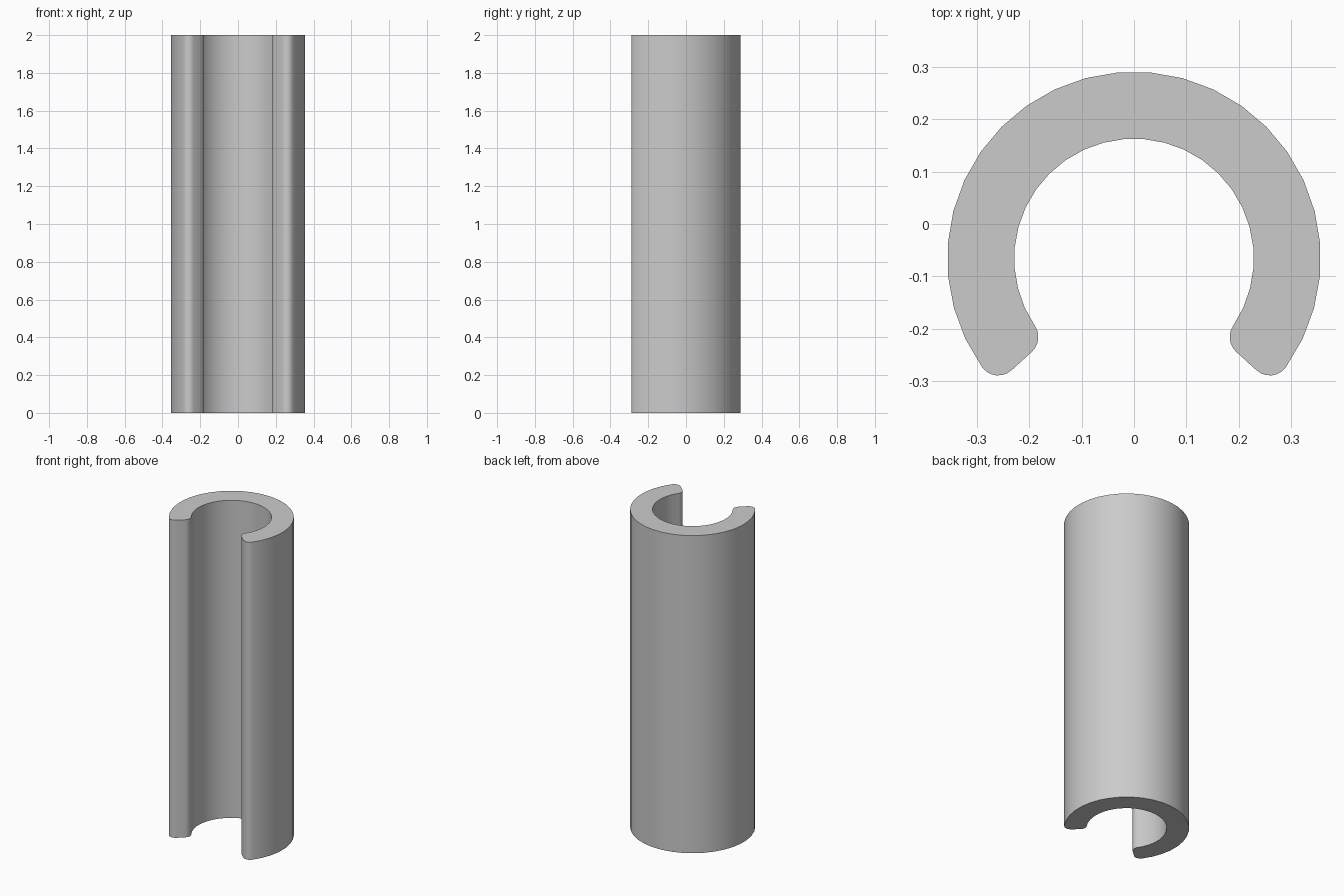
import bpy
import bmesh
from math import asin, cos, sin, radians, pi

cube = bpy.data.objects.get("Cube")
if cube:
    bpy.data.objects.remove(cube, do_unlink=True)

OUTER, INNER, FILLET = 0.357, 0.229, 0.038
HEIGHT = 2.0
CENTRE_Y = -0.066
END = radians(-42.4)      # radial end face of the right-hand lip
ARC_STEPS, FILLET_STEPS = 25, 6


def arc(cx, cy, radius, start, stop, steps):
    angles = [start + (stop - start) * i / steps for i in range(steps + 1)]
    return [(cx + radius * cos(a), cy + radius * sin(a)) for a in angles]


def corner(distance, angle, start, stop):
    return arc(distance * cos(angle), distance * sin(angle), FILLET, start, stop, FILLET_STEPS)


# Rounded lip on the +x side, mirrored for the other lip
a_out = END + asin(FILLET / (OUTER - FILLET))
a_in = END + asin(FILLET / (INNER + FILLET))
lip = corner(OUTER - FILLET, a_out, a_out, END - pi / 2)
lip += corner(INNER + FILLET, a_in, END - pi / 2, a_in - pi)
mirrored_lip = [(-x, y) for x, y in reversed(lip)]

# Closed C-shaped profile
profile = arc(0, 0, OUTER, pi - a_out, a_out, ARC_STEPS)[1:-1] + lip
profile += arc(0, 0, INNER, a_in, pi - a_in, ARC_STEPS)[1:-1] + mirrored_lip

# Extrude the profile into a slotted tube
bm = bmesh.new()
base = bm.faces.new([bm.verts.new((x, y + CENTRE_Y, 0)) for x, y in profile])
extruded = bmesh.ops.extrude_face_region(bm, geom=[base], use_keep_orig=True)
top = [v for v in extruded["geom"] if isinstance(v, bmesh.types.BMVert)]
bmesh.ops.translate(bm, verts=top, vec=(0, 0, HEIGHT))
bmesh.ops.recalc_face_normals(bm, faces=bm.faces)
mesh = bpy.data.meshes.new("slotted_tube")
bm.to_mesh(mesh)
bm.free()

tube = bpy.data.objects.new("slotted_tube", mesh)
bpy.context.collection.objects.link(tube)

# Plain grey material
grey = bpy.data.materials.new("light_grey")
grey.use_nodes = True
colour = (0.6, 0.6, 0.6, 1)
grey.diffuse_color = colour
grey.node_tree.nodes["Principled BSDF"].inputs["Base Color"].default_value = colour
mesh.materials.append(grey)

# Smooth walls with crisp end rims
bpy.ops.object.select_all(action="DESELECT")
tube.select_set(True)
bpy.context.view_layer.objects.active = tube
bpy.ops.object.shade_smooth_by_angle(angle=radians(30))
